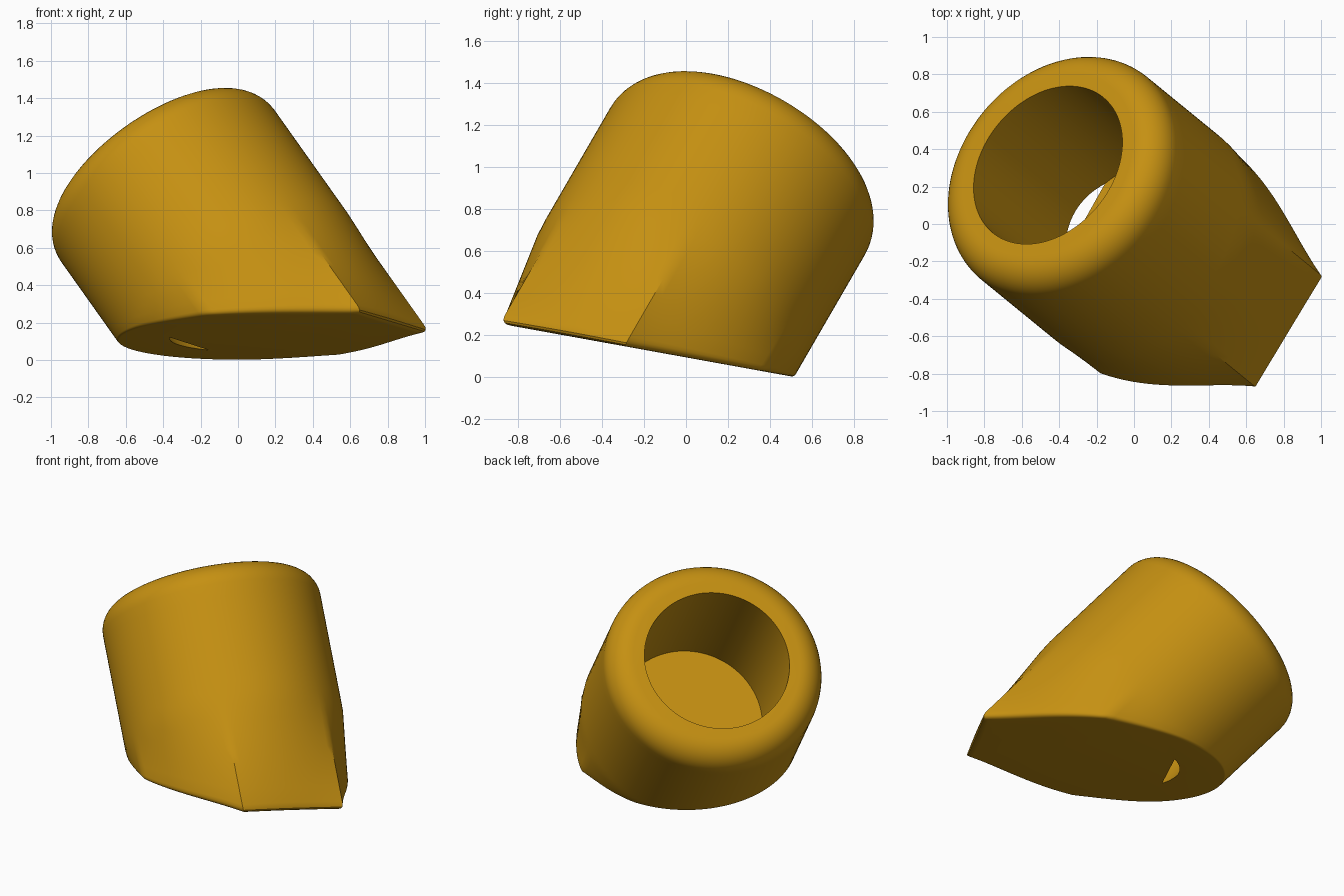
import bpy, bmesh, math
from mathutils import Vector

if "Cube" in bpy.data.objects:
    bpy.data.objects.remove(bpy.data.objects["Cube"])

# Tilted frame: rim centre, tube axis, and the direction toward the long tip
TOP = Vector((-0.46, 0.315, 1.05))
N = Vector((-0.523, 0.427, 0.737)).normalized()
E1 = Vector((0.69, -0.297, 0.66))
E1 = (E1 - N * E1.dot(N)).normalized()
E2 = N.cross(E1)
R, BORE, RIM, FLOOR, TAPER = 0.70, 0.467, 0.165, 0.937, 0.75
SEG, ROWS = 120, 16


def local(r, a, s):
    return TOP + N * s + (E1 * math.cos(a) + E2 * math.sin(a)) * r


def wall_radius(a, s):
    # Round above the bore floor, blending to a hexagon at the foot
    t = min(1.0, max(0.0, (-s - FLOOR) / TAPER))
    sector = (a + math.pi / 6) % (math.pi / 3) - math.pi / 6
    hexagon = R * math.cos(math.pi / 6) / math.cos(sector)
    return R + (hexagon - R) * t


def height_over_base(p):
    return p.z - (0.092 - 0.181 * p.y)


def base_depth(a):
    lo, hi = -2.4, -RIM
    for _ in range(40):
        mid = (lo + hi) / 2
        if height_over_base(local(wall_radius(a, mid), a, mid)) > 0:
            hi = mid
        else:
            lo = mid
    return hi


def column(a, centre):
    pts = []
    # Rounded rim
    for i in range(11):
        q = math.pi / 2 * i / 10
        pts.append(local(R - RIM + RIM * math.sin(q), a, -RIM + RIM * math.cos(q)))
    # Wall down to the start of the small base rounding
    end = base_depth(a)
    f = 0.006 + 0.06 * (1 + math.cos(a)) / 2
    stop = end + f
    for i in range(1, ROWS + 1):
        s = -RIM + (stop + RIM) * i / ROWS
        pts.append(local(wall_radius(a, s), a, s))
    # Base rounding
    p0, p1 = pts[-1], local(wall_radius(a, end), a, end)
    p2 = p1 + (centre - p1).normalized() * f
    for i in range(1, 6):
        t = i / 5
        pts.append(p0 * (1 - t) ** 2 + p1 * 2 * t * (1 - t) + p2 * t * t)
    return pts


def finish(bm, name):
    bmesh.ops.recalc_face_normals(bm, faces=bm.faces)
    mesh = bpy.data.meshes.new(name)
    bm.to_mesh(mesh)
    bm.free()
    obj = bpy.data.objects.new(name, mesh)
    bpy.context.collection.objects.link(obj)
    return obj


def skin(columns, name):
    bm = bmesh.new()
    grid = [[bm.verts.new(p) for p in c] for c in columns]
    n = len(grid)
    for i in range(n):
        a, b = grid[i], grid[(i + 1) % n]
        for j in range(len(a) - 1):
            bm.faces.new((a[j], a[j + 1], b[j + 1], b[j]))
    bm.faces.new([c[0] for c in grid])
    bm.faces.new([c[-1] for c in grid])
    return finish(bm, name)


angles = [2 * math.pi * i / SEG for i in range(SEG)]

# Where the tube axis meets the sloping base
s_mid = -height_over_base(TOP) / (N.z + 0.181 * N.y)
base_centre = TOP + N * s_mid

# Tube body and the blind bore
body = skin([column(a, base_centre) for a in angles], "tube_body")
bore = skin([[local(BORE, a, 0.3), local(BORE, a, -FLOOR)] for a in angles],
            "bore_cutter")
bore.hide_render = True
bore.hide_viewport = False

ochre = bpy.data.materials.new("ochre")
ochre.diffuse_color = (0.56, 0.28, 0.006, 1)
ochre.use_nodes = True
ochre.node_tree.nodes["Principled BSDF"].inputs["Base Color"].default_value = ochre.diffuse_color
body.data.materials.append(ochre)
bore.data.materials.append(ochre)

mod = body.modifiers.new("bore", 'BOOLEAN')
mod.operation = 'DIFFERENCE'
mod.solver = 'EXACT'
mod.object = bore

bpy.ops.object.select_all(action='DESELECT')
body.select_set(True)
bpy.context.view_layer.objects.active = body
bpy.ops.object.modifier_apply(modifier=mod.name)
bpy.data.objects.remove(bore)
bpy.ops.object.shade_smooth_by_angle(angle=math.radians(30))
